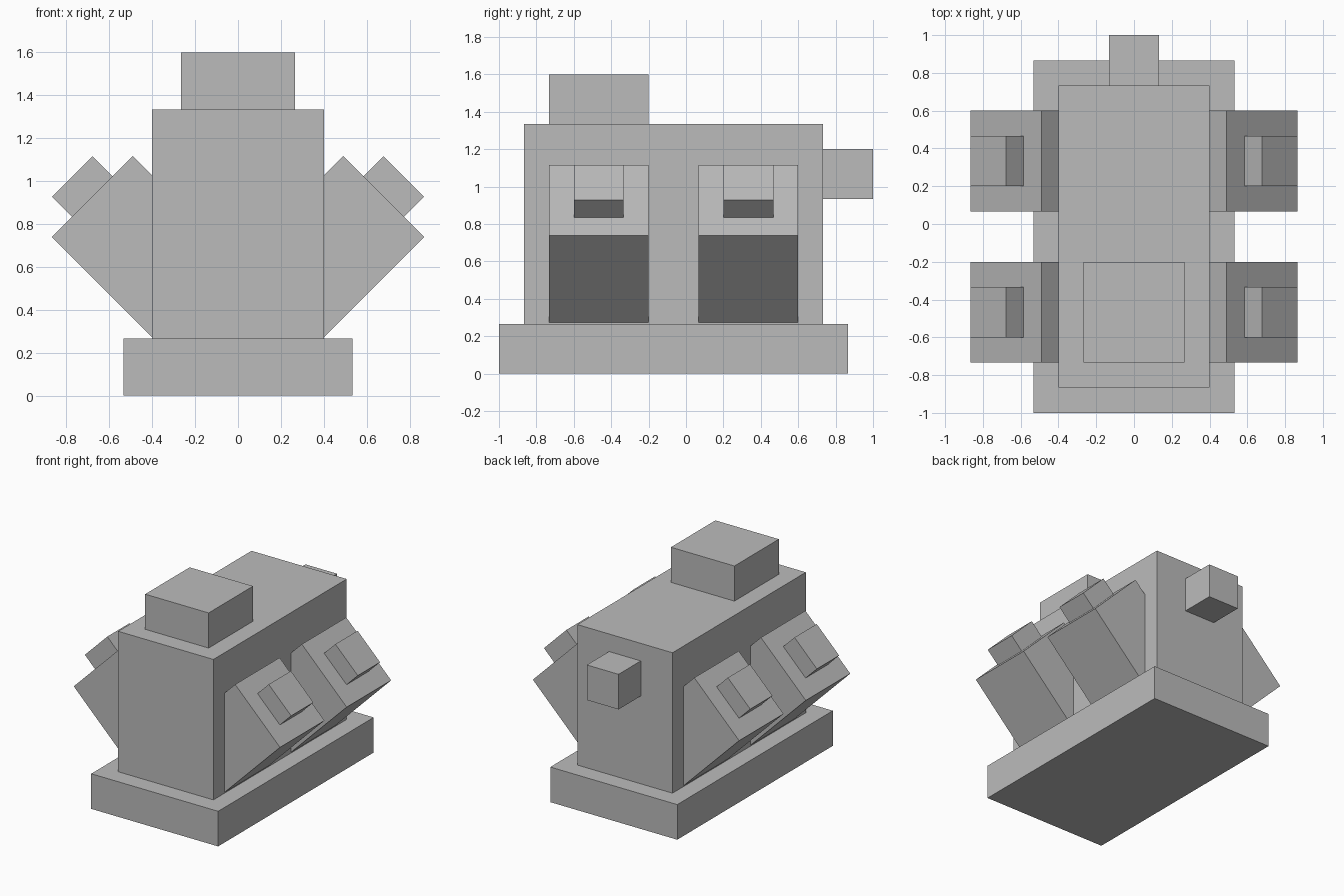
import bpy, bmesh, math
from mathutils import Matrix

if "Cube" in bpy.data.objects:
    bpy.data.objects.remove(bpy.data.objects["Cube"])

U = 2 / 15  # grid unit

grey = bpy.data.materials.new("mid grey")
grey.diffuse_color = (0.5, 0.5, 0.5, 1)
grey.use_nodes = True
grey.node_tree.nodes["Principled BSDF"].inputs["Base Color"].default_value = grey.diffuse_color


def box(name, lo, hi, matrix=Matrix()):
    """Box between two corners in grid units, optionally placed by a matrix."""
    size = [b - a for a, b in zip(lo, hi)]
    mid = [(a + b) / 2 for a, b in zip(lo, hi)]
    bm = bmesh.new()
    bmesh.ops.create_cube(bm, size=1)
    bm.transform(Matrix.Scale(U, 4) @ matrix @ Matrix.Translation(mid)
                 @ Matrix.Diagonal((*size, 1)))
    mesh = bpy.data.meshes.new(name)
    bm.to_mesh(mesh)
    bm.free()
    mesh.materials.append(grey)
    obj = bpy.data.objects.new(name, mesh)
    bpy.context.collection.objects.link(obj)
    return obj


# Central body: sump, block, intake on top and shaft at the back
box("sump", (-4, -7.5, 0), (4, 6.5, 2))
box("block", (-3, -6.5, 2), (3, 5.5, 10))
box("intake", (-2, -5.5, 10), (2, -1.5, 12))
box("output_shaft", (-1, 5.5, 7), (1, 7.5, 9))

# Two pairs of cylinders tilted 45 degrees, each with a plug on its head
for side, sign in (("right", 1), ("left", -1)):
    for row, y in (("front", -3.5), ("rear", 2.5)):
        tilt = (Matrix.Translation((sign * 5.086, y, 6.96))
                @ Matrix.Rotation(sign * math.radians(45), 4, 'Y'))
        box(f"cylinder_{row}_{side}", (-2, -2, -5), (2, 2, 0), tilt)
        box(f"plug_{row}_{side}", (-1, -1, 0), (1, 1, 1), tilt)
